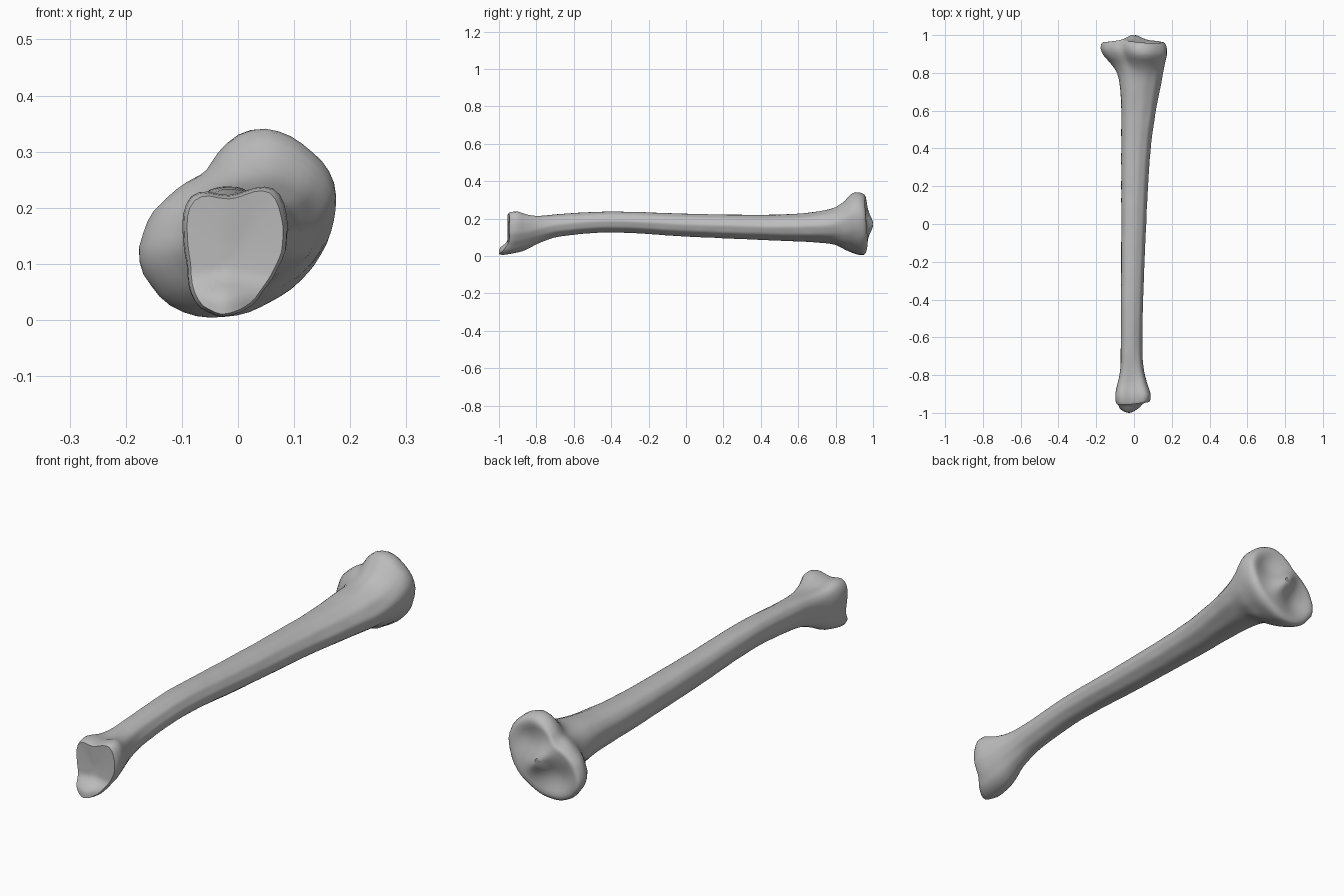
import bpy
import bmesh
import math
from mathutils import Vector, noise

default_cube = bpy.data.objects.get("Cube")
if default_cube:
    bpy.data.objects.remove(default_cube, do_unlink=True)

SIDES = 48

# Cross-section outlines (x, z): wide knee end, narrow ankle end, shaft
KNEE = [(.045, .343), (.1, .325), (.15, .28), (.178, .23), (.17, .17), (.15, .115),
        (.11, .065), (.05, .025), (-.01, .005), (-.08, .005), (-.13, .03), (-.175, .09),
        (-.178, .13), (-.15, .195), (-.1, .24), (-.06, .26), (-.03, .305), (0, .33)]
ANKLE = [(-.06, .23), (-.04, .225), (-.01, .221), (.03, .235), (.06, .24), (.08, .215),
         (.088, .17), (.085, .12), (.065, .08), (.03, .03), (0, .01), (-.03, .005),
         (-.07, .02), (-.085, .05), (-.09, .1), (-.098, .16), (-.095, .2), (-.08, .225)]
SHAFT = [(-.3, 1), (.2, .98), (.7, .7), (1, .1), (.8, -.5), (.3, -.9),
         (-.2, -1), (-.7, -.8), (-1, -.2), (-.95, .5), (-.7, .88)]

# Stations along the bone: y, x min, x max, z min, z max, blend (1 knee, -1 ankle)
STATIONS = [
    (-.955, -.092, .08, .01, .232, -1),
    (-.94, -.098, .087, .005, .238, -1),
    (-.9, -.1, .088, .015, .24, -1),
    (-.85, -.09, .073, .035, .225, -.85),
    (-.78, -.075, .055, .07, .219, -.5),
    (-.68, -.071, .046, .102, .225, -.1),
    (-.4, -.07, .05, .125, .238, 0),
    (0, -.068, .066, .103, .226, 0),
    (.4, -.068, .09, .085, .22, 0),
    (.6, -.068, .118, .076, .227, 0),
    (.72, -.076, .142, .069, .242, .1),
    (.8, -.093, .156, .058, .264, .45),
    (.85, -.125, .167, .033, .3, .8),
    (.89, -.16, .176, .018, .338, 1),
    (.925, -.178, .178, .007, .344, 1),
    (.952, -.176, .171, .006, .333, 1),
    (.966, -.167, .16, .018, .32, 1),
]


def polar_outline(points):
    """Resample an outline at even angles, scaled to a box from -1 to 1."""
    lows = [min(p[i] for p in points) for i in (0, 1)]
    highs = [max(p[i] for p in points) for i in (0, 1)]
    unit = [Vector([2 * (p[i] - lows[i]) / (highs[i] - lows[i]) - 1 for i in (0, 1)])
            for p in points]
    result = []
    for k in range(SIDES):
        angle = math.tau * k / SIDES
        ray = Vector((math.cos(angle), math.sin(angle)))
        radius = 0
        for a, b in zip(unit, unit[1:] + unit[:1]):
            edge = b - a
            det = ray.cross(edge)
            if abs(det) < 1e-9:
                continue
            distance, along = a.cross(edge) / det, a.cross(ray) / det
            if distance > 0 and -1e-6 <= along <= 1 + 1e-6:
                radius = max(radius, distance)
        result.append(radius)
    # Round the corners a little
    result = [(result[i - 1] + 4 * r + result[(i + 1) % SIDES]) / 6
              for i, r in enumerate(result)]
    return [Vector((math.cos(math.tau * k / SIDES), math.sin(math.tau * k / SIDES))) * r
            for k, r in enumerate(result)]


def slope(i):
    a, b = STATIONS[max(i - 1, 0)], STATIONS[min(i + 1, len(STATIONS) - 1)]
    return [(q - p) / (b[0] - a[0]) for p, q in zip(a, b)]


def dense_stations():
    """Fill in smooth stations between the listed ones."""
    rows = []
    for i, (a, b) in enumerate(zip(STATIONS, STATIONS[1:])):
        gap = b[0] - a[0]
        count = max(2, round(gap / .025))
        for step in range(count):
            t = step / count
            rise = t * t * (3 - 2 * t)
            rows.append([p + (q - p) * rise + gap * (m * t * (1 - t) ** 2 - n * t * t * (1 - t))
                         for p, q, m, n in zip(a, b, slope(i), slope(i + 1))])
            rows[-1][0] = a[0] + gap * t
    return rows + [list(STATIONS[-1])]


def bump(distance, width):
    return math.exp(-(distance / width) ** 2)


def end_relief(x, y, z):
    """Shape both joint faces: ankle spur, knee ridge and its two hollows."""
    if y < -.88:
        ramp = min(1, (-.88 - y) / .07)
        t = max(0, min(1, (.085 - z) / .05))
        side = bump(x + .025, .065)
        return ramp * (-.045 * t * t * (3 - 2 * t) * side + .012 * max(0, (x + .02) / .1))
    if y > .95:
        ramp = min(1, (y - .95) / .016)
        along = x * .73 + (z - .17) * .68
        across = -x * .68 + (z - .17) * .73
        ridge = .034 * bump(along, .035) * bump(across, .07)
        hollows = sum(.024 * bump(along - c, .06) * bump(across, .075) for c in (-.1, .1))
        return ramp * (ridge - hollows)
    return 0


outlines = {"knee": polar_outline(KNEE), "ankle": polar_outline(ANKLE),
            "shaft": polar_outline(SHAFT)}
bm = bmesh.new()


def add_ring(row, scale=1, offset=0):
    y, x0, x1, z0, z1, blend = row
    end = outlines["knee" if blend > 0 else "ankle"]
    verts = []
    for k in range(SIDES):
        p = outlines["shaft"][k].lerp(end[k], min(1, abs(blend))) * scale
        x = (x0 + x1) / 2 + p.x * (x1 - x0) / 2
        z = (z0 + z1) / 2 + p.y * (z1 - z0) / 2
        # Slight roughness of the surface
        rough = 1 + .018 * noise.noise(Vector((x * 25, y * 14, z * 25)))
        x = (x0 + x1) / 2 + (x - (x0 + x1) / 2) * rough
        z = max(0, (z0 + z1) / 2 + (z - (z0 + z1) / 2) * rough)
        verts.append(bm.verts.new((x, y + offset + end_relief(x, y, z), z)))
    return verts


# Loft the body, with inset rings closing both joint faces
rows = dense_stations()
inset = [.1, .25, .4, .55, .7, .82, .92]
rings = [add_ring(rows[0], s, .006 * (1 - s)) for s in inset]
rings += [add_ring(row) for row in rows]
rings += [add_ring(rows[-1], s, .004) for s in reversed(inset)]
for lower, upper in zip(rings, rings[1:]):
    for k in range(SIDES):
        n = (k + 1) % SIDES
        bm.faces.new((lower[k], lower[n], upper[n], upper[k]))
bm.faces.new(rings[0])
bm.faces.new(rings[-1])
bmesh.ops.recalc_face_normals(bm, faces=bm.faces)

mesh = bpy.data.meshes.new("long_bone")
bm.to_mesh(mesh)
bm.free()
bone = bpy.data.objects.new("long_bone", mesh)
bpy.context.collection.objects.link(bone)

# Plain grey bone
grey = bpy.data.materials.new("bone_grey")
grey.use_nodes = True
colour = (.5, .5, .5, 1)
grey.diffuse_color = colour
grey.node_tree.nodes["Principled BSDF"].inputs["Base Color"].default_value = colour
mesh.materials.append(grey)

bpy.ops.object.select_all(action="DESELECT")
bone.select_set(True)
bpy.context.view_layer.objects.active = bone
bpy.ops.object.shade_smooth_by_angle(angle=math.radians(40))
